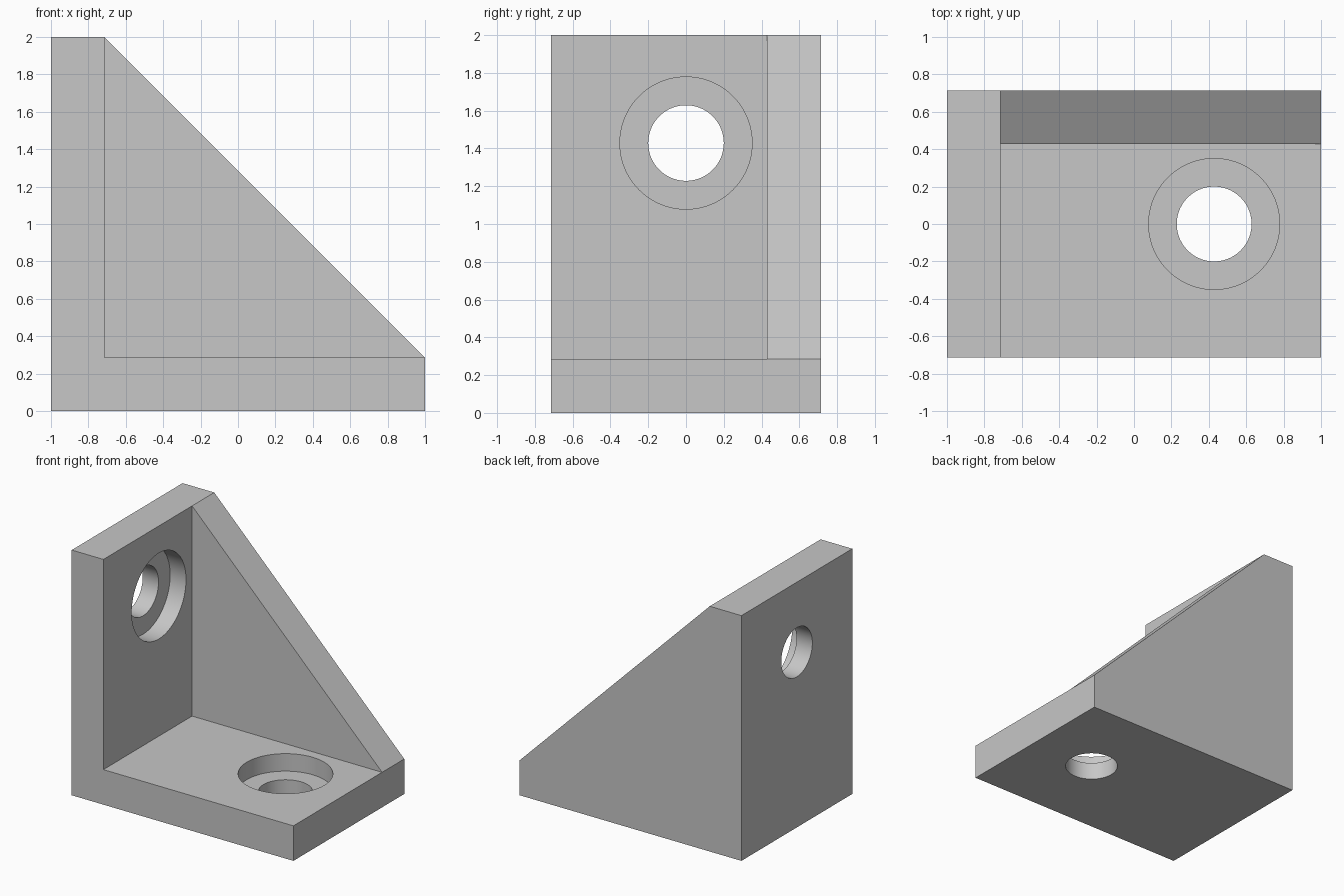
import bpy, bmesh, math
from mathutils import Vector

if "Cube" in bpy.data.objects:
    bpy.data.objects.remove(bpy.data.objects["Cube"])

T = 2 / 7             # plate thickness
HALF = 5 / 7          # half depth
INNER = T - 1         # inner face of the upright plate
RIB = HALF - T        # front face of the rib

# Single grey material
grey = bpy.data.materials.new("plain grey")
grey.use_nodes = True
colour = (0.57, 0.57, 0.57, 1)
grey.diffuse_color = colour
grey.node_tree.nodes["Principled BSDF"].inputs["Base Color"].default_value = colour


def extrude(bm, faces, distance):
    """Extrude faces along y and return the new end faces."""
    geom = bmesh.ops.extrude_face_region(bm, geom=faces)["geom"]
    verts = [g for g in geom if isinstance(g, bmesh.types.BMVert)]
    bmesh.ops.translate(bm, verts=verts, vec=(0, distance, 0))
    return [g for g in geom if isinstance(g, bmesh.types.BMFace)]


# Bracket body: L profile plus triangular rib, the L continuing to the front
bm = bmesh.new()
profile = [(-1, 0), (1, 0), (1, T), (INNER, T), (INNER, 2), (-1, 2)]
v = [bm.verts.new((x, HALF, z)) for x, z in profile]
back = [bm.faces.new(v), bm.faces.new((v[2], v[4], v[3]))]
ends = extrude(bm, back, RIB - HALF)
l_face = max(ends, key=lambda f: len(f.verts))
front = extrude(bm, [l_face], -HALF - RIB)

# Close any open back and merge the coplanar faces
holes = [e for e in bm.edges if e.is_boundary]
if holes:
    bmesh.ops.holes_fill(bm, edges=holes, sides=0)
bmesh.ops.dissolve_limit(bm, angle_limit=0.01, verts=bm.verts[:], edges=bm.edges[:])
bmesh.ops.recalc_face_normals(bm, faces=bm.faces[:])
mesh = bpy.data.meshes.new("bracket")
bm.to_mesh(mesh)
bm.free()
bracket = bpy.data.objects.new("angle_bracket", mesh)
bpy.context.collection.objects.link(bracket)
mesh.materials.append(grey)


def cut(centre, axis, radius, low, high):
    """Cut a round hole along an axis, between two offsets from the centre."""
    axis = Vector(axis)
    bpy.ops.mesh.primitive_cylinder_add(
        vertices=96, radius=radius, depth=high - low,
        location=Vector(centre) + axis * (low + high) / 2,
        rotation=axis.to_track_quat("Z", "Y").to_euler())
    cutter = bpy.context.object
    cutter.name = "hole_cutter"
    cutter.hide_render = True
    cutter.data.materials.append(grey)
    mod = bracket.modifiers.new("hole", "BOOLEAN")
    mod.operation, mod.solver, mod.object = "DIFFERENCE", "EXACT", cutter
    bpy.context.view_layer.objects.active = bracket
    bpy.ops.object.modifier_apply(modifier=mod.name)
    bpy.data.objects.remove(cutter)


# Counterbored screw holes in the upright and the base
for centre, axis in (((INNER, 0, 1 + T * 1.5), (1, 0, 0)),
                     ((T * 1.5, 0, T), (0, 0, 1))):
    cut(centre, axis, 0.35, -T / 2, 0.1)
    cut(centre, axis, 0.2, -T - 0.1, 0.1)

# Smooth hole walls, sharp edges elsewhere
bpy.ops.object.select_all(action="DESELECT")
bracket.select_set(True)
bpy.context.view_layer.objects.active = bracket
bpy.ops.object.shade_smooth_by_angle(angle=math.radians(30))
